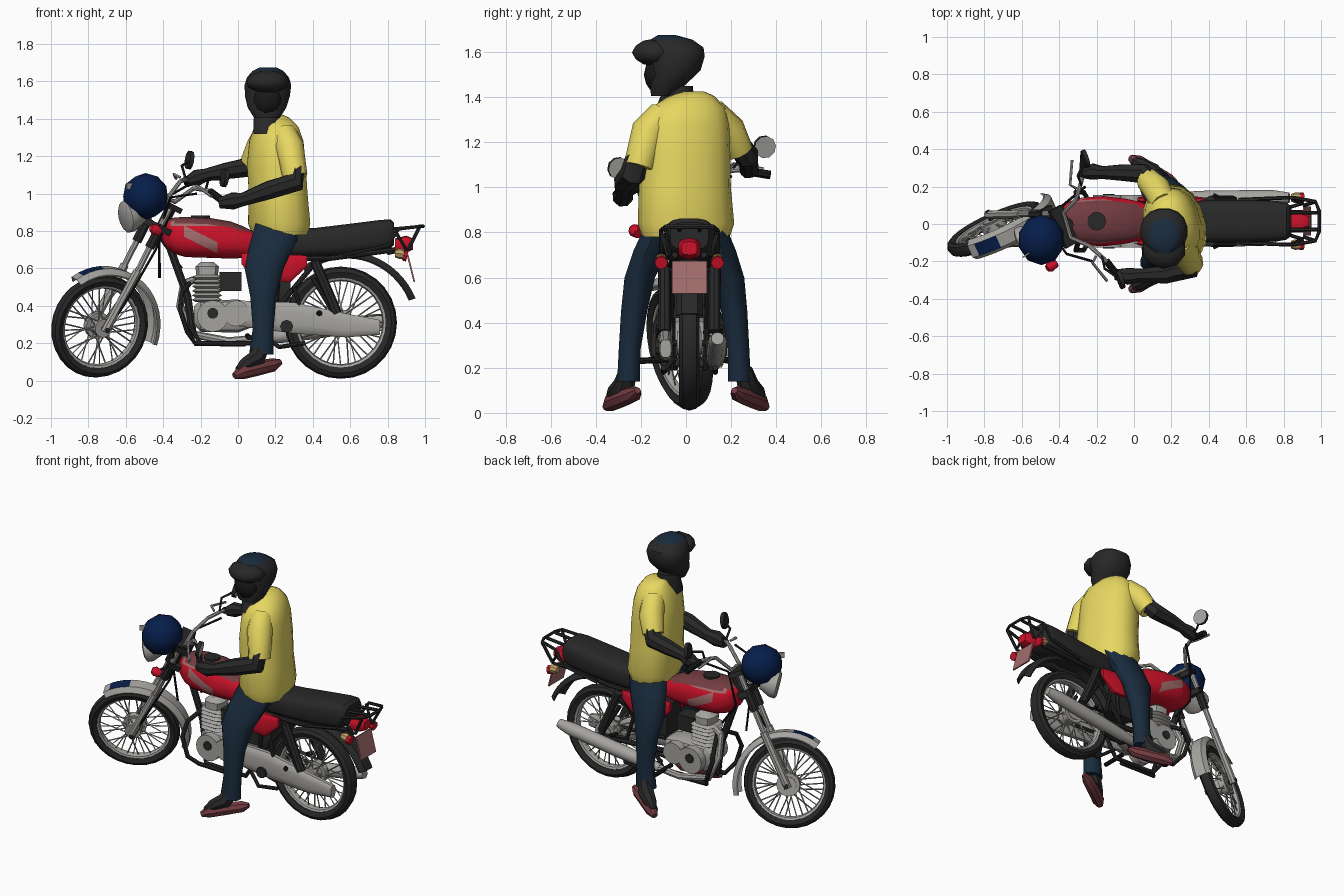
import bpy, bmesh, math
from mathutils import Vector, Matrix

if "Cube" in bpy.data.objects:
    bpy.data.objects.remove(bpy.data.objects["Cube"])

CY = 0.015                       # bike centre line
def material(name, *c):
    m = bpy.data.materials.new(name)
    m.diffuse_color = (*c, 1)
    m.use_nodes = True
    m.node_tree.nodes["Principled BSDF"].inputs["Base Color"].default_value = m.diffuse_color
    return m
YELLOW = material("yellow", .80, .68, .12)
DENIM = material("denim", .010, .024, .046)
BLUE = material("blue", .002, .013, .07)
BLACK = material("black", .009, .009, .009)
CHAR = material("charcoal", .022, .021, .021)
SILVER = material("silver", .38, .37, .35)
RED = material("red", .60, .006, .022)
MAROON = material("maroon", .17, .045, .052)
PINK = material("dusty pink", .36, .15, .15)
AMBER = material("amber", .52, .36, .13)

def build(name, verts, faces, mat, smooth=40):
    me = bpy.data.meshes.new(name)
    me.from_pydata([tuple(v) for v in verts], [], faces)
    bm = bmesh.new(); bm.from_mesh(me)
    bmesh.ops.recalc_face_normals(bm, faces=bm.faces)
    bm.to_mesh(me); bm.free()
    me.materials.append(mat)
    for p in me.polygons: p.use_smooth = smooth > 0
    me.set_sharp_from_angle(angle=math.radians(smooth))
    ob = bpy.data.objects.new(name, me)
    bpy.context.collection.objects.link(ob)
    return ob

def recolor(ob, mat, rule):
    ob.data.materials.append(mat)
    for p in ob.data.polygons:
        if rule(p.center, p.normal): p.material_index = len(ob.data.materials) - 1

def cut(ob, planes):
    """Cut clean colour borders into the faces; planes are (point, normal)."""
    bm = bmesh.new(); bm.from_mesh(ob.data)
    for co, no in planes:
        bmesh.ops.bisect_plane(bm, geom=bm.verts[:]+bm.edges[:]+bm.faces[:], plane_co=co, plane_no=no)
    bm.to_mesh(ob.data); bm.free()

def skin(loops, closed=False):
    """Faces joining equal loops of vertices, with end caps unless closed."""
    n, k = len(loops[0]), len(loops)
    f = [(i*n+j, i*n+(j+1) % n, (i+1) % k*n+(j+1) % n, (i+1) % k*n+j)
         for i in range(k if closed else k-1) for j in range(n)]
    if not closed: f += [tuple(range(n)), tuple(range((k-1)*n, k*n))]
    return [v for l in loops for v in l], f

def rings(name, rows, mat, axis='Z', n=16, p=2.0, yaw=0, smooth=40):
    """Super-ellipse sections; rows are (cx, cy, cz, radius 1, radius 2)."""
    loops = []
    for x, y, z, a, b in rows:
        loop = []
        for j in range(n):
            t = 2*math.pi*(j+.5)/n
            u, v = [math.copysign(abs(q)**(2/p), q) for q in (math.cos(t), math.sin(t))]
            d = Vector((a*u, b*v, 0)) if axis == 'Z' else Vector((0, a*u, b*v))
            loop.append(Vector((x, y, z)) + Matrix.Rotation(yaw, 3, 'Z') @ d)
        loops.append(loop)
    return build(name, *skin(loops), mat, smooth)

def tubes(name, paths, r, mat, n=8):
    """Round tubes along paths; r is a number or one radius per point."""
    V, F = [], []
    for path in paths:
        P = [Vector(q) for q in path]; T = []
        for i in range(len(P)):
            T.append((P[min(i+1, len(P)-1)] - P[max(i-1, 0)]).normalized())
        q = T[0].to_track_quat('Z', 'Y'); loops = []
        for i, c in enumerate(P):
            if i: q = T[i-1].rotation_difference(T[i]) @ q
            rad = r[i] if isinstance(r, (list, tuple)) else r
            loops.append([c + q @ Vector((rad*math.cos(2*math.pi*j/n), rad*math.sin(2*math.pi*j/n), 0)) for j in range(n)])
        v, f = skin(loops)
        F += [tuple(i+len(V) for i in g) for g in f]; V += v
    return build(name, V, F, mat)

def both(*paths, c=CY):
    return list(paths) + [[(x, 2*c-y, z) for x, y, z in p] for p in paths]

def lathe(name, prof, mat, centre, n=28, a0=0, a1=360, grow=0):
    """Turn a closed (radius, y) profile about the y direction."""
    full = a1 - a0 == 360; loops = []
    for i in range(n if full else n+1):
        t = math.radians(a0 + (a1-a0)*i/n)
        loops.append([Vector(centre) + Vector(((r+grow*i/n)*math.cos(t), y, (r+grow*i/n)*math.sin(t))) for r, y in prof])
    return build(name, *skin(loops, full), mat)

def disc(name, c, direction, r, h, mat, n=16):
    d = Vector(direction).normalized()*h/2
    return tubes(name, [[Vector(c)-d, Vector(c)+d]], r, mat, n)

def ball(name, c, size, mat, level=2):
    bm = bmesh.new(); bmesh.ops.create_icosphere(bm, subdivisions=level, radius=1)
    v = [Vector(c) + Vector([a*b for a, b in zip(q.co, size)]) for q in bm.verts]
    f = [tuple(q.index for q in g.verts) for g in bm.faces]; bm.free()
    return build(name, v, f, mat)

def box(name, c, size, mat, tilt=0, axis='Y'):
    R = Matrix.Rotation(math.radians(tilt), 3, axis)
    loops = [[Vector(c) + R @ Vector((sx*size[0]/2, sy*size[1]/2, s*size[2]/2))
              for sx, sy in ((-1, -1), (1, -1), (1, 1), (-1, 1))] for s in (-1, 1)]
    return build(name, *skin(loops), mat, 0)

def fender(name, r, w, mat, centre, a0, a1, grow):
    out = [(r-.03, -w), (r, -w*.6), (r, w*.6), (r-.03, w)]
    return lathe(name, out + [(a-.008, b*.95) for a, b in reversed(out)], mat, centre, 18, a0, a1, grow)

def wheel(tag, c, r, w):
    c = Vector(c); ri = r*.80
    tyre = [(ri, -w*.7), (r*.9, -w), (r*.97, -w*.7), (r, 0), (r*.97, w*.7), (r*.9, w), (ri, w*.7)]
    rim = [(ri+.008, -w*.7), (ri+.008, w*.7), (ri-.012, w*.5), (ri-.018, 0), (ri-.012, -w*.5)]
    spokes = []
    for i in range(36):
        a = 2*math.pi*i/36; b = a + (.5 if i % 4 < 2 else -.5); y = .04 if i % 2 else -.04
        spokes.append([c + Vector((.045*math.cos(b), y, .045*math.sin(b))),
                       c + Vector((ri*math.cos(a), 0, ri*math.sin(a)))])
    return [lathe(tag+"_tyre", tyre, CHAR, c), lathe(tag+"_rim", rim, SILVER, c),
            tubes(tag+"_spokes", spokes, .004, SILVER, 4),
            disc(tag+"_hub", c, (0, 1, 0), .05, .11, SILVER),
            disc(tag+"_brake_drum", c+Vector((0, .03, 0)), (0, 1, 0), .072, .04, SILVER),
            disc(tag+"_axle", c, (0, 1, 0), .014, .22, CHAR, 8)]

# Steered front end, built about the steering axis and then turned
AX = (-.06, 0, -.655)
front = wheel("front", AX, .28, .038)
guard = fender("front_fender", .345, .058, SILVER, AX, 8, 148, -.03)
recolor(guard, BLUE, lambda c, n: -.30 < c.x < -.20 and n.z > .2 and abs(c.y) < .04)
front += [guard,
    tubes("fork_lower", both([(-.06, .085, -.67), (-.05, .085, -.30)], c=0), .024, SILVER),
    tubes("fork_upper", both([(-.05, .085, -.32), (-.05, .085, .10)], c=0), .017, SILVER),
    tubes("fork_shroud", both([(-.05, .085, -.16), (-.05, .085, -.02)], c=0), .027, CHAR),
    box("lower_clamp", (-.03, 0, -.04), (.08, .22, .035), CHAR),
    box("upper_clamp", (-.03, 0, .09), (.08, .22, .03), CHAR),
    tubes("steering_head", [[(0, 0, -.08), (0, 0, .10)]], .03, CHAR),
    tubes("indicator_stalk", [[(-.05, -.08, -.05), (-.11, -.17, -.06)]], .009, CHAR, 6),
    tubes("front_indicator", [[(-.15, -.19, -.06), (-.13, -.19, -.06), (-.09, -.19, -.06)]], [.018, .03, .022], RED)]
bars = [tubes("handlebar", [[(.13, -.34, .24), (.07, -.22, .255), (.02, -.13, .23), (-.02, -.07, .12),
                         (-.02, .07, .12), (.02, .13, .23), (.07, .22, .255), (.13, .34, .24)]], .012, SILVER),
    tubes("grips", both([(.135, .35, .24), (.08, .235, .255)], c=0), .02, BLACK),
    tubes("levers", both([(.03, .19, .25), (.0, .22, .25), (.06, .34, .235)], c=0), .008, SILVER, 6),
    tubes("mirror_stems", both([(.06, .20, .26), (.03, .26, .31), (.07, .32, .34)], c=0), .007, CHAR, 6)]
for s in (-1, 1):
    m = disc("mirror", (.08, s*.34, .355), (1, 0, .3), .05, .022, CHAR, 10)
    recolor(m, SILVER, lambda c, n: n.x > .9)
    bars.append(m)
for ob in bars: ob.data.transform(Matrix.Rotation(math.radians(-9), 4, 'Z'))
STEER = Matrix.Translation((-.395, 0, .85)) @ Matrix.Rotation(math.radians(27), 4, 'Y') @ Matrix.Rotation(math.radians(27), 4, 'Z')
for ob in front + bars: ob.data.transform(STEER)

# Headlamp and blue cowl
d = Vector((-.87, -.42, -.2)).normalized(); L = Vector((-.60, -.10, .875))
tubes("headlamp", [[L+d*.01, L, L-d*.03, L-d*.10]], [.07, .086, .085, .05], SILVER, 14)
ball("front_cowl", (-.495, -.085, .985), (.125, .135, .125), BLUE)
box("cowl_patch", (-.575, -.165, 1.04), (.05, .008, .035), SILVER, 35, 'Z')
tubes("cables", [[(-.22, -.2, 1.0), (-.36, -.16, .98), (-.42, -.08, .80), (-.42, -.03, .55)],
                 [(-.26, .2, 1.05), (-.38, .10, .98), (-.41, .06, .75), (-.30, .05, .6)],
                 [(-.36, -.08, .9), (-.44, -.09, .7), (-.60, -.12, .42), (-.68, -.10, .30)]], .007, BLACK, 6)

# Rear wheel, fenders and drive
wheel("rear", (.55, CY, .31), .30, .045)
fender("rear_fender", .42, .06, CHAR, (.55, CY, .31), 18, 125, -.06)
rings("chain_case", [(.0, -.09, .36, .03, .07), (.3, -.09, .335, .03, .085), (.58, -.09, .295, .03, .065), (.76, -.09, .285, .025, .04)], SILVER, 'X', 12, 3)
disc("chain_case_cap", (.26, -.125, .29), (0, 1, 0), .035, .02, CHAR, 8)
tubes("header_pipe", [[(-.2, CY, .55), (-.29, .05, .52), (-.31, .10, .40), (-.25, .12, .25), (-.05, .13, .21), (.16, .13, .23)]], .022, SILVER)
tubes("muffler", [[(.10, .13, .225), (.22, .13, .24), (.40, .135, .265), (.74, .14, .315), (.83, .14, .33)]], [.024, .04, .044, .042, .028], SILVER, 12)
tubes("swingarm", both([(.1, .10, .33), (.57, .10, .31)]), .018, CHAR)
tubes("shock_springs", both([(.53, .125, .36), (.41, .125, .64)]), .027, CHAR)
tubes("peg_brackets", both([(.40, .12, .55), (.52, .13, .34), (.34, .13, .36), (.30, .12, .5)]), .013, CHAR)
tubes("foot_pegs", both([(.05, .08, .24), (.06, .24, .23)], [(.42, .12, .36), (.44, .16, .36)]), .014, BLACK)

# Engine
fins = [(-.165, CY, .42+.012*i, *((.082, .085) if i % 2 else (.062, .065))) for i in range(13)]
rings("finned_cylinder", fins, SILVER, 'Z', 12, 4, smooth=20)
rings("cylinder_head", [(-.165, CY, .565, .06, .07), (-.165, CY, .61, .065, .07), (-.165, CY, .635, .035, .04)], SILVER, 'Z', 10, 3)
rings("crankcase", [(-.235, CY, .35, .07, .05), (-.2, CY, .345, .10, .085), (.0, CY, .345, .10, .09), (.09, CY, .35, .08, .06)], SILVER, 'X', 12, 4)
for y in (-.10, .13):
    disc("crank_cover", (-.135, y, .345), (0, 1, 0), .085, .05, SILVER)
    disc("clutch_cover", (-.01, y, .36), (0, 1, 0), .07, .05, SILVER)
    disc("cover_plug", (-.135, y+(.027 if y > 0 else -.027), .36), (0, 1, 0), .03, .008, CHAR, 10)
box("carburettor", (-.04, CY, .53), (.12, .10, .10), CHAR)
box("air_box", (.18, CY, .52), (.2, .14, .2), CHAR)

# Frame
tubes("main_frame", [[(-.40, 0, .84), (-.36, CY, .70), (-.27, CY, .45), (-.24, CY, .24)], [(-.40, 0, .82), (-.1, CY, .72), (.2, CY, .65)]], .022, CHAR)
tubes("side_frame", both([(-.25, .03, .28), (-.2, .08, .20), (.1, .09, .20), (.2, .09, .36), (.22, .09, .65)],
                         [(.1, .09, .65), (.5, .10, .655), (.84, .08, .70)], [(.18, .09, .35), (.42, .10, .64)]), .014, CHAR)
tubes("leg_guard", both([(-.26, .04, .52), (-.30, .13, .47), (-.31, .17, .38), (-.27, .17, .26), (-.23, .11, .20), (.04, .11, .195)]), .014, CHAR)
tubes("stand", both([(.12, .08, .25), (.22, .13, .18), (.36, .13, .20)]), .012, CHAR)

# Tank with faded patches, side panels and seat
tank = rings("fuel_tank", [(-.405, CY, .79, .04, .04), (-.385, CY, .785, .08, .072), (-.34, CY, .775, .108, .098), (-.28, CY, .768, .127, .108),
    (-.16, CY, .764, .135, .108), (-.04, CY, .752, .12, .1), (.03, CY, .74, .105, .085), (.09, CY, .73, .085, .065), (.14, CY, .72, .06, .05)], RED, 'X', 24, 2.5)
cut(tank, [((0, 0, .828), (0, 0, 1)), ((-.2, 0, .785), (.5, 0, 1)), ((-.2, 0, .725), (.5, 0, 1)),
           ((-.29, 0, 0), (1, 0, 0)), ((-.11, 0, 0), (1, 0, 0)), ((-.36, 0, 0), (1, 0, 0)), ((.0, 0, .8), (1, 0, .6))])
recolor(tank, PINK, lambda c, n: (-.29 < c.x < -.11 and abs(c.z-.755+.5*(c.x+.2)) < .03) or (c.z > .828 and c.x > -.36))
recolor(tank, MAROON, lambda c, n: n.z > .72)
disc("tank_cap", (-.2, CY, .872), (0, 0, 1), .05, .02, CHAR, 12)
for y in (-.10, .13):
    rings("side_panel", [(.02, y, .65, .012, .03), (.10, y, .61, .025, .08), (.28, y, .60, .025, .075), (.37, y, .64, .012, .03)], RED, 'X', 12, 3)
rings("seat", [(.06, CY, .75, .06, .04), (.14, CY, .735, .09, .07), (.28, CY, .735, .105, .075), (.42, CY, .74, .115, .078),
               (.60, CY, .755, .115, .085), (.76, CY, .775, .11, .085), (.815, CY, .785, .10, .078), (.835, CY, .785, .085, .06)], CHAR, 'X', 16, 3.5)

# Rack and tail
tubes("rear_rack", both([(.56, .13, .67), (.80, .14, .72), (.86, .14, .81), (.97, .12, .825), (.99, .07, .825), (.99, CY, .825)],
                        [(.84, .14, .80), (.90, .11, .70), (.80, .08, .68)], [(.82, .06, .81), (.98, .06, .825)],
                        [(.97, .12, .82), (.91, .10, .70)]), .01, CHAR, 6)
rings("tail_lamp", [(.84, CY, .72, .05, .04), (.90, CY, .73, .05, .045), (.935, CY, .73, .035, .03)], RED, 'X', 10, 3)
box("number_plate", (.925, CY, .60), (.009, .155, .15), PINK, -14)
tubes("rear_indicators", both([(.84, .14, .68), (.86, .14, .68), (.885, .14, .675)]), [.02, .028, .027], AMBER)
tubes("rear_reflectors", both([(.885, .14, .67), (.905, .14, .665)]), .029, RED)

# Rider: shirt and trousers
shirt = [(.225, 0, .78, .14, .195), (.22, 0, .84, .16, .215), (.215, -.005, 1.0, .15, .205), (.205, 0, 1.15, .152, .197),
         (.205, 0, 1.28, .138, .195), (.205, .01, 1.355, .112, .165), (.195, .025, 1.405, .08, .10), (.18, .03, 1.425, .05, .05)]
rings("shirt", shirt, YELLOW, 'Z', 16, 2.3, math.radians(16))
tubes("near_sleeve", [[(.245, -.10, 1.32), (.275, -.165, 1.25), (.305, -.21, 1.09)]], [.07, .078, .068], YELLOW, 10)
tubes("far_sleeve", [[(.16, .11, 1.33), (.12, .19, 1.25), (.075, .235, 1.16)]], [.07, .076, .065], YELLOW, 10)
rings("hips", [(.22, 0, .74, .12, .15), (.22, 0, .86, .13, .18)], DENIM)
for s, k in ((-1, 1), (1, .93)):
    leg = [(.22, .09, .84, .13, .09), (.18, .155, .72, .125, .08), (.14, .205, .60, .108, .07), (.135, .23, .45, .072, .06),
           (.135, .25, .28, .058, .05), (.125, .255, .14, .068, .052)]
    rings("trouser_leg", [(x, s*k*y, z, a, b) for x, y, z, a, b in leg], DENIM, 'Z', 12)
    tubes("foot", [[(.13, s*.255, .19), (.10, s*.275, .12), (.04, s*.315, .085), (.0, s*.34, .055)]], [.04, .05, .04, .02], CHAR)
    tubes("shoe", [[(.23, s*.215, .10), (.19, s*.23, .085), (.10, s*.28, .065), (.02, s*.33, .046), (-.02, s*.355, .025)]], [.015, .036, .04, .04, .018], MAROON)

# Arms and hands
tubes("near_arm", [[(.305, -.215, 1.14), (.305, -.235, 1.06), (.17, -.27, 1.02), (.03, -.275, .97), (-.03, -.28, .96), (-.10, -.27, .95)]],
      [.05, .058, .052, .038, .048, .03], CHAR)
tubes("far_arm", [[(.09, .235, 1.19), (.05, .27, 1.14), (-.07, .275, 1.12), (-.17, .275, 1.10), (-.22, .28, 1.085), (-.27, .27, 1.065)]],
      [.05, .055, .046, .036, .046, .028], CHAR)

# Head, turned to the side, with an open helmet
rings("collar", [(.155, -.06, 1.32, .075, .085), (.155, -.04, 1.40, .075, .075), (.155, -.03, 1.45, .06, .06)], CHAR, 'Z', 10)
helmet = rings("helmet", [(.155, -.105, 1.405, .07, .05), (.155, -.08, 1.46, .105, .085), (.157, -.045, 1.52, .122, .112),
    (.16, -.04, 1.58, .127, .125), (.16, -.045, 1.62, .115, .125), (.16, -.065, 1.655, .085, .095), (.16, -.085, 1.675, .045, .04)], CHAR, 'Z', 16, 2.2)
recolor(helmet, DENIM, lambda c, n: c.z > 1.65)
ball("face", (.157, -.125, 1.50), (.08, .062, .085), BLACK)
ball("helmet_peak", (.16, -.135, 1.598), (.118, .105, .062), CHAR)
